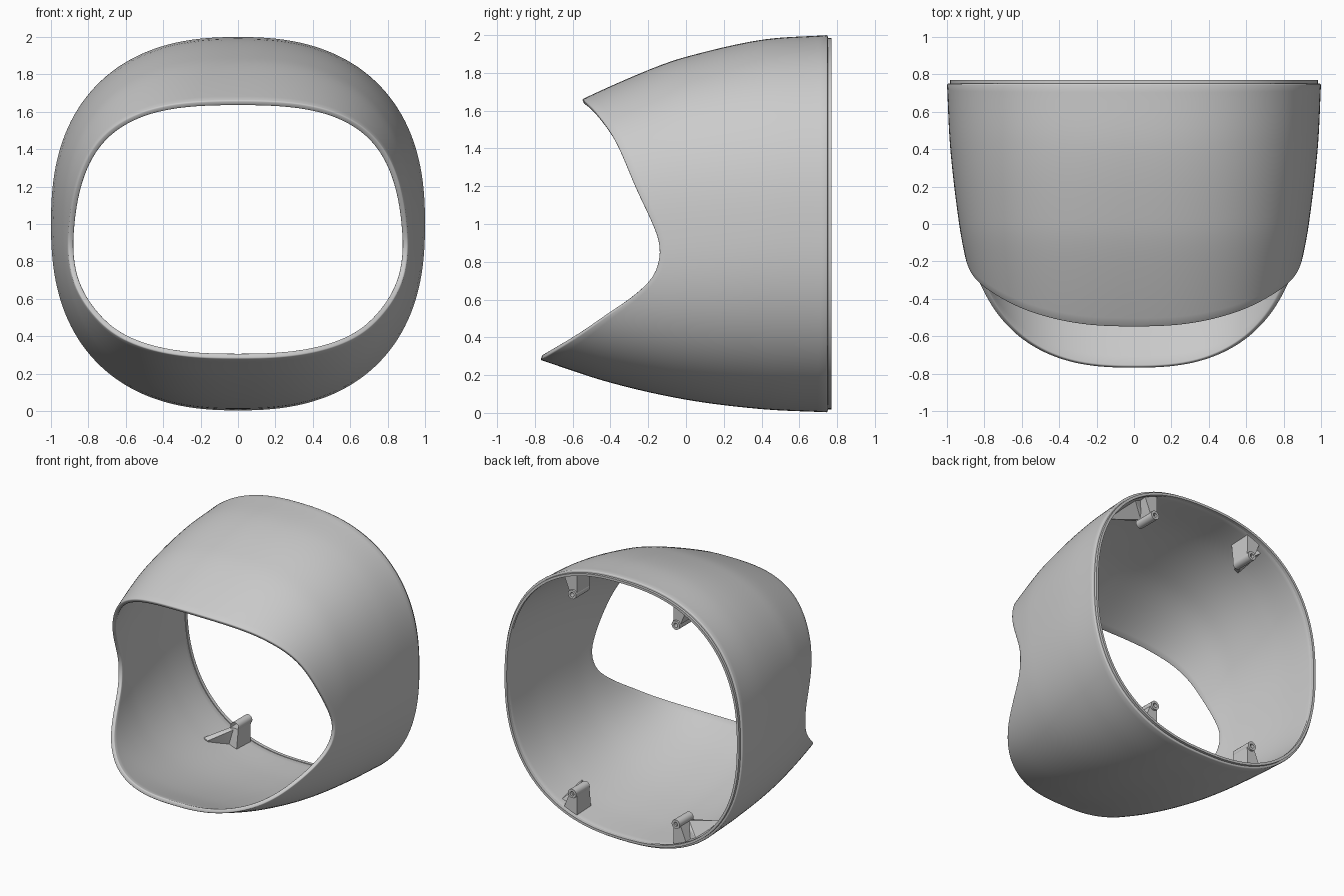
import bpy, bmesh, math
from mathutils import Vector

if "Cube" in bpy.data.objects:
    bpy.data.objects.remove(bpy.data.objects["Cube"])

# Profiles: (y, value) for top, bottom and half width; (z, y) for the front cut line
TOP = [(-0.8, 1.53), (-0.55, 1.66), (-0.2, 1.815), (0, 1.885), (0.4, 1.975), (0.75, 2.0)]
BOTTOM = [(-0.77, 0.28), (-0.4, 0.16), (0, 0.07), (0.4, 0.02), (0.75, 0.003)]
WIDTH = [(-0.77, 0.76), (-0.6, 0.81), (-0.4, 0.855), (-0.2, 0.898), (0, 0.935),
         (0.4, 0.982), (0.75, 1.0)]
CUT = [(0.28, -0.77), (0.4, -0.58), (0.5, -0.44), (0.6, -0.3), (0.68, -0.21), (0.75, -0.162),
       (0.85, -0.14), (0.95, -0.158), (1.2, -0.27), (1.4, -0.355), (1.5, -0.41),
       (1.6, -0.485), (1.64, -0.525), (1.66, -0.55)]
THICK = 0.03


def curve(pts, t):
    """Smooth interpolation through points (Hermite with finite-difference tangents)."""
    t = min(max(t, pts[0][0]), pts[-1][0])
    i = next(k for k in range(len(pts) - 1) if t <= pts[k + 1][0])

    def slope(k):
        a, b = pts[max(k - 1, 0)], pts[min(k + 1, len(pts) - 1)]
        return (b[1] - a[1]) / (b[0] - a[0])
    (x0, v0), (x1, v1) = pts[i], pts[i + 1]
    h = x1 - x0
    u = (t - x0) / h
    return ((2*u**3 - 3*u*u + 1) * v0 + (u**3 - 2*u*u + u) * h * slope(i)
            + (3*u*u - 2*u**3) * v1 + (u**3 - u*u) * h * slope(i + 1))


def section(y, inset=0):
    top, bot = curve(TOP, y), curve(BOTTOM, y)
    power = 2.4 + 0.2 * min(max((0.4 - y) / 1.0, 0), 1)
    return curve(WIDTH, y) - inset, (top - bot) / 2 - inset, (top + bot) / 2, power


def point(ang, y, inset=0):
    """Point on the superellipse cross-section at depth y."""
    w, h, mid, n = section(y, inset)
    c, s = math.cos(ang), math.sin(ang)
    return Vector((w * math.copysign(abs(c) ** (2 / n), c), y,
                   mid + h * math.copysign(abs(s) ** (2 / n), s)))


def rim_y(ang):
    lo, hi = -0.77, 0.6
    for _ in range(40):
        m = (lo + hi) / 2
        if m > curve(CUT, point(ang, m).z):
            hi = m
        else:
            lo = m
    return hi


def finish(name, bm, angle=35):
    bmesh.ops.recalc_face_normals(bm, faces=bm.faces)
    me = bpy.data.meshes.new(name)
    bm.to_mesh(me)
    bm.free()
    ob = bpy.data.objects.new(name, me)
    bpy.context.collection.objects.link(ob)
    bpy.ops.object.select_all(action='DESELECT')
    ob.select_set(True)
    bpy.context.view_layer.objects.active = ob
    bpy.ops.object.shade_smooth_by_angle(angle=math.radians(angle))
    return ob


def skin(bm, rings, loop=False):
    """Bridge closed rings of points with quads."""
    rows = [[bm.verts.new(p) for p in r] for r in rings]
    n = len(rows[0])
    pairs = list(zip(rows, rows[1:])) + ([(rows[-1], rows[0])] if loop else [])
    for a, b in pairs:
        for i in range(n):
            j = (i + 1) % n
            bm.faces.new((a[i], a[j], b[j], b[i]))


# Angles spaced so the superellipse is sampled evenly near the axes
N, ROWS = 176, 28
angles = []
for i in range(N):
    t = 2 * math.pi * (i + 0.5) / N
    c, s = math.cos(t), math.sin(t)
    angles.append(math.atan2(math.copysign(abs(s) ** 1.2, s), math.copysign(abs(c) ** 1.2, c)))

# Outer shell: swept from the wavy front cut to the flat back
rims = [rim_y(a) for a in angles]
bm = bmesh.new()
skin(bm, [[point(a, r + (0.75 - r) * k / ROWS) for a, r in zip(angles, rims)]
          for k in range(ROWS + 1)])
shell = finish("shell", bm)
if sum(p.normal.x * p.center.x for p in shell.data.polygons) < 0:
    shell.data.flip_normals()
sol = shell.modifiers.new("thickness", 'SOLIDIFY')
sol.thickness, sol.offset = THICK, -1
bev = shell.modifiers.new("soft_rim", 'BEVEL')
bev.width, bev.segments, bev.limit_method = 0.007, 2, 'ANGLE'
bev.angle_limit = math.radians(50)

# Stepped locating lip on the back edge
bm = bmesh.new()
lip = []
for inset, y in ((0.016, 0.745), (0.016, 0.77), (0.034, 0.77), (0.034, 0.745)):
    lip.append([Vector((p.x, y, p.z)) for p in (point(a, 0.75, inset) for a in angles)])
skin(bm, lip, loop=True)
finish("back_lip", bm)


def wall(x, y, inset=0.018):
    """Lower inner wall point at a given x and y."""
    w, h, mid, n = section(y, inset)
    return Vector((x, y, mid - h * (1 - abs(x / w) ** n) ** (1 / n)))


def hull(name, pts):
    bm = bmesh.new()
    for p in pts:
        bm.verts.new(p)
    bmesh.ops.convex_hull(bm, input=bm.verts)
    return finish(name, bm, 20)


# Four screw mounts: hollow boss, radial web and forward-running gusset
BX, BZ, R = 0.435, 0.245, 0.034
for sx, side in ((1, "right"), (-1, "left")):
    for sz, level in ((1, "lower"), (-1, "upper")):
        tag = f"{level}_{side}"

        def place(p):
            return Vector((sx * p[0], p[1], 1 + sz * (p[2] - 1)))

        bm = bmesh.new()
        rings = []
        for r, y in ((R, 0.58), (R, 0.745), (0.016, 0.745), (0.016, 0.64), (0.001, 0.64)):
            rings.append([place((BX + r * math.cos(t), y, BZ + r * math.sin(t)))
                          for t in (2 * math.pi * k / 20 for k in range(20))])
        skin(bm, rings)
        finish("mount_boss_" + tag, bm)

        web = [(BX + dx, y, BZ - 0.01) for dx in (-0.031, 0.031) for y in (0.58, 0.73)]
        web += [wall(x, y) for x in (BX - 0.03, BX + 0.08) for y in (0.56, 0.73)]
        hull("mount_web_" + tag, [place(p) for p in web])

        gusset = [(BX - 0.02, 0.62, BZ - 0.01), (BX + 0.025, 0.62, BZ - 0.01),
                  wall(0.41, 0.66), wall(0.57, 0.69),
                  wall(0.55, 0.42, 0.035), wall(0.58, 0.42, 0.035), wall(0.56, 0.42, 0.01)]
        hull("mount_gusset_" + tag, [place(p) for p in gusset])
